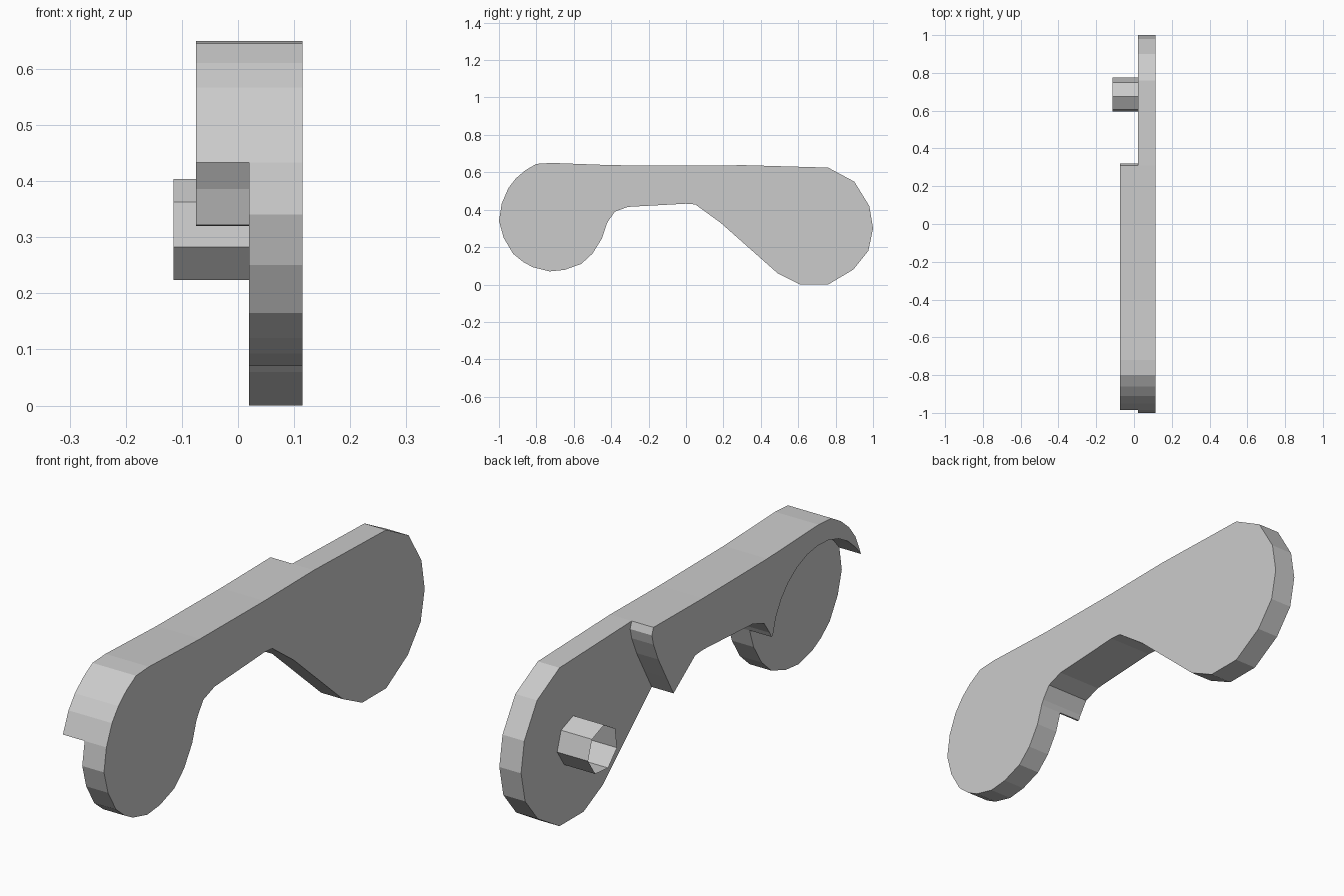
import bpy
import bmesh
from math import cos, sin, radians

if "Cube" in bpy.data.objects:
    bpy.data.objects.remove(bpy.data.objects["Cube"])


def extrude_profile(name, points, x0, x1, cap0=True, cap1=True):
    """Extrude a closed (y, z) outline from x0 to x1, with optional end caps."""
    bm = bmesh.new()
    a = [bm.verts.new((x0, y, z)) for y, z in points]
    b = [bm.verts.new((x1, y, z)) for y, z in points]
    n = len(points)
    for i in range(n):
        j = (i + 1) % n
        bm.faces.new((a[i], a[j], b[j], b[i]))
    if cap0:
        bm.faces.new(a)
    if cap1:
        bm.faces.new(b)
    bmesh.ops.recalc_face_normals(bm, faces=bm.faces[:])
    mesh = bpy.data.meshes.new(name)
    bm.to_mesh(mesh)
    bm.free()
    obj = bpy.data.objects.new(name, mesh)
    bpy.context.collection.objects.link(obj)
    return obj


def arc(cy, cz, r, start, end, steps):
    return [(cy + r * cos(radians(start + (end - start) * i / steps)),
             cz + r * sin(radians(start + (end - start) * i / steps)))
            for i in range(steps + 1)]


# Outline pieces, running clockwise seen from the right
rear_rim = [(-0.985, 0.433), (-0.95, 0.515), (-0.91, 0.567), (-0.86, 0.61),
            (-0.80, 0.645), (-0.72, 0.65), (-0.40, 0.638), (0, 0.635), (0.31, 0.638)]
front_lobe = [(0.76, 0.625), (0.90, 0.55), (0.98, 0.42), (1.0, 0.30),
              (0.975, 0.18), (0.895, 0.08), (0.76, 0), (0.61, 0), (0.49, 0.06)]
underside = [(0.185, 0.33), (0.05, 0.428), (0, 0.432), (-0.31, 0.415), (-0.38, 0.39),
             (-0.415, 0.34), (-0.425, 0.32)]
rear_lobe = [(-0.45, 0.245), (-0.50, 0.165), (-0.56, 0.11), (-0.65, 0.078), (-0.73, 0.07),
             (-0.82, 0.093), (-0.87, 0.12), (-0.925, 0.165), (-0.975, 0.25), (-1.0, 0.34)]

# Full-length side plate
extrude_profile("side_plate", rear_rim + front_lobe + underside + rear_lobe, 0.02, 0.115)

# Thick middle section with a rim arching over the rear lobe
front_end = [(0.32, 0.61), (0.31, 0.57), (0.28, 0.50), (0.23, 0.41)]
rim_inside = arc(-0.73, 0.27, 0.3, 10, 138, 10)
extrude_profile("thick_body", rear_rim + front_end + underside + rim_inside,
                -0.075, 0.02, cap1=False)

# Hollow seven-sided peg
peg = arc(0.683, 0.311, 0.093, 95, 95 + 360, 7)[:-1]
extrude_profile("peg", peg, -0.115, 0.02, cap0=False, cap1=False)
